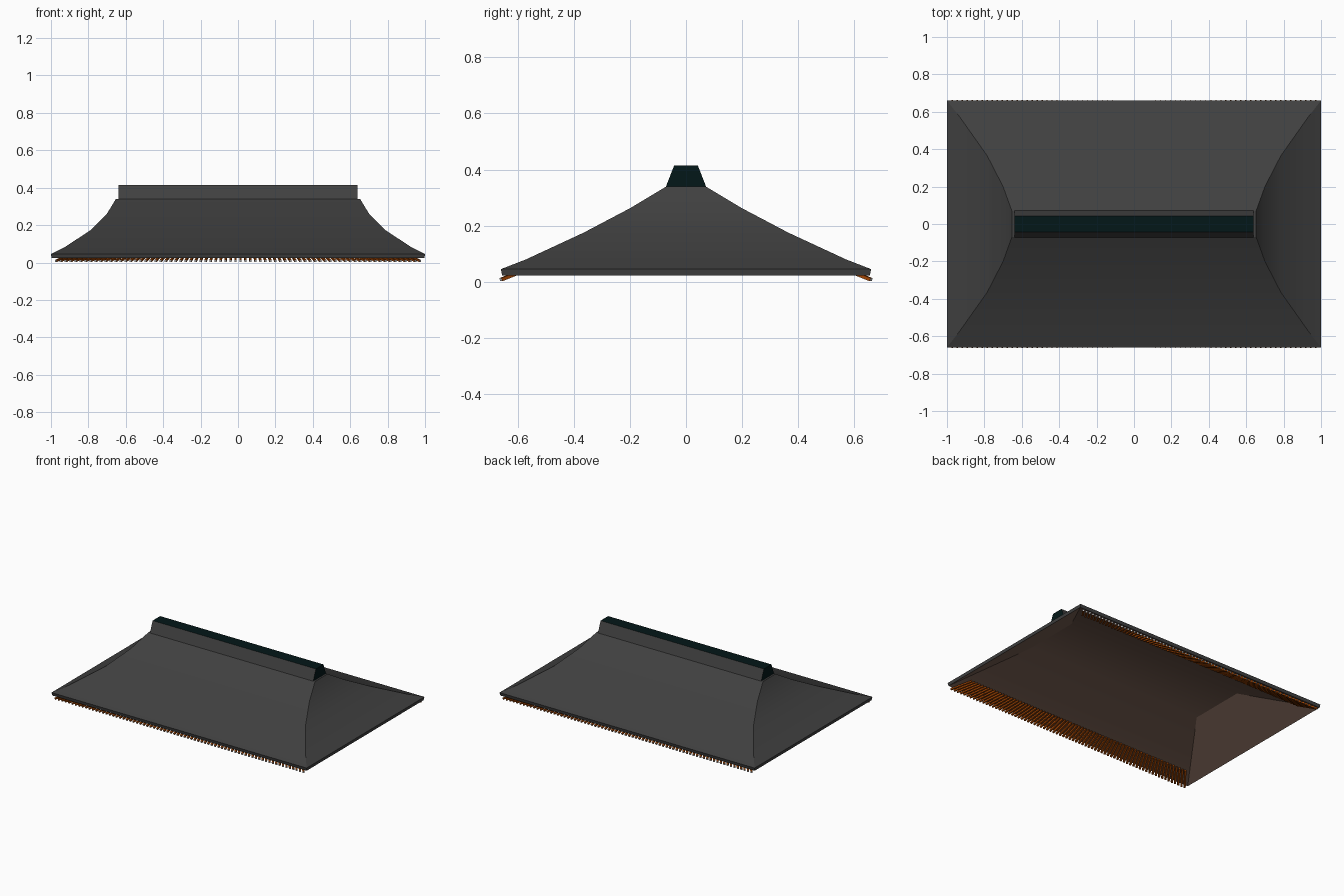
import bpy, bmesh, math

if "Cube" in bpy.data.objects:
    bpy.data.objects.remove(bpy.data.objects["Cube"])


def material(name, rgb):
    m = bpy.data.materials.new(name)
    m.diffuse_color = (*rgb, 1)
    m.use_nodes = True
    m.node_tree.nodes["Principled BSDF"].inputs["Base Color"].default_value = m.diffuse_color
    return m


TILE = material("grey tile", (0.051, 0.051, 0.051))
RIDGE = material("dark green ridge", (0.001, 0.0085, 0.009))
WOOD = material("orange brown wood", (0.35, 0.058, 0.001))
CEILING = material("brown ceiling", (0.175, 0.107, 0.08))
TIP = material("white rafter tip", (0.8, 0.8, 0.8))


def make_object(name, bm, mats, smooth=False):
    bmesh.ops.recalc_face_normals(bm, faces=bm.faces)
    me = bpy.data.meshes.new(name)
    bm.to_mesh(me)
    bm.free()
    for m in mats:
        me.materials.append(m)
    ob = bpy.data.objects.new(name, me)
    bpy.context.collection.objects.link(ob)
    if smooth:
        bpy.ops.object.select_all(action='DESELECT')
        ob.select_set(True)
        bpy.context.view_layer.objects.active = ob
        bpy.ops.object.shade_smooth_by_angle(angle=math.radians(30))
    return ob


def ring(bm, hx, hy, z):
    return [bm.verts.new((sx * hx, sy * hy, z))
            for sx, sy in ((-1, -1), (1, -1), (1, 1), (-1, 1))]


def bridge(bm, a, b, mat=0):
    for i in range(4):
        j = (i + 1) % 4
        bm.faces.new((a[i], a[j], b[j], b[i])).material_index = mat


# Curved hipped roof: half width, half depth and height of each level
LEVELS = [(1.0, 0.66, 0.045), (0.93, 0.57, 0.08), (0.785, 0.365, 0.175),
          (0.70, 0.20, 0.262), (0.64, 0.07, 0.34)]
bm = bmesh.new()
lip = ring(bm, 0.997, 0.655, 0.023)
outer = [ring(bm, *lv) for lv in LEVELS]
bridge(bm, lip, outer[0])
for a, b in zip(outer, outer[1:]):
    bridge(bm, a, b)
bm.faces.new(outer[-1])
# the roof top reaches slightly past the ridge beam
for v in outer[-1]:
    v.co.x *= 0.653 / 0.64
# brown underside with a flat top
ceiling = ring(bm, 0.69, 0.20, 0.215)
bridge(bm, lip, ceiling, 1)
bm.faces.new(ceiling).material_index = 1
make_object("hipped_roof", bm, [TILE, CEILING], smooth=True)

# Tapered ridge beam: grey long sides, dark green top and ends
bm = bmesh.new()
low, high = ring(bm, 0.64, 0.072, 0.338), ring(bm, 0.64, 0.042, 0.415)
bridge(bm, low, high)
bm.faces.new(low)
bm.faces.new(high)
bmesh.ops.recalc_face_normals(bm, faces=bm.faces)
for f in bm.faces:
    f.material_index = 0 if abs(f.normal.y) > 0.5 else 1
make_object("ridge_beam", bm, [TILE, RIDGE])

# Rows of sloping rafters under the eaves, fanning out towards the corners
COUNT, HALF_W, FAN = 74, 0.006, 0.8
DEPTH, THICK, RISE = 0.11, 0.011, 0.046
for name, side in (("front_rafters", -1), ("back_rafters", 1)):
    bm = bmesh.new()
    for i in range(COUNT):
        x = -0.975 + 1.95 * i / (COUNT - 1)
        ang = math.atan(FAN * x)
        ux, uy = math.cos(ang) * HALF_W, math.sin(ang) * HALF_W

        def end(d, z):
            cx, cy = x - FAN * x * d, 0.658 - d
            return [bm.verts.new((cx + s * ux, side * (cy - s * uy + t * 0.3), z + t))
                    for s, t in ((-1, 0), (1, 0), (1, THICK), (-1, THICK))]

        tip, tail = end(0, 0.002), end(DEPTH, RISE)
        bridge(bm, tip, tail)
        bm.faces.new(tail)
        bm.faces.new(tip).material_index = 1
    make_object(name, bm, [WOOD, TIP])
